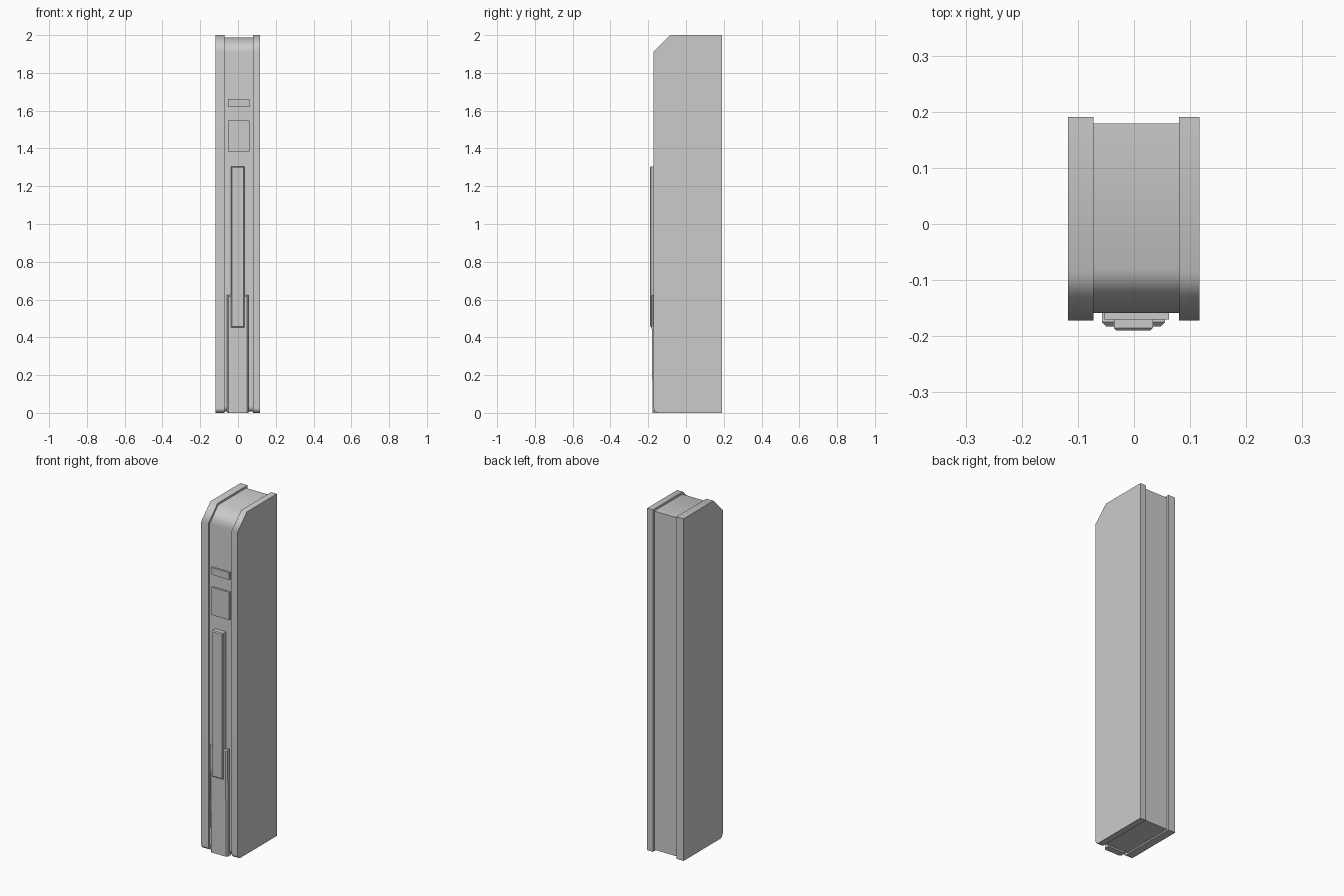
import bpy, bmesh
from math import radians

if "Cube" in bpy.data.objects:
    bpy.data.objects.remove(bpy.data.objects["Cube"])


def finish(name, bm, smooth=False):
    bmesh.ops.recalc_face_normals(bm, faces=bm.faces)
    me = bpy.data.meshes.new(name)
    bm.to_mesh(me)
    bm.free()
    ob = bpy.data.objects.new(name, me)
    bpy.context.collection.objects.link(ob)
    if smooth:
        bpy.ops.object.select_all(action='DESELECT')
        ob.select_set(True)
        bpy.context.view_layer.objects.active = ob
        bpy.ops.object.shade_smooth_by_angle(angle=radians(50))
        mod = ob.modifiers.new("even_shading", 'WEIGHTED_NORMAL')
        mod.keep_sharp = True
    return ob


def side_profile(name, pts, x0, x1):
    """Extrude a (y, z) outline from x0 to x1."""
    bm = bmesh.new()
    face = bm.faces.new([bm.verts.new((x0, y, z)) for y, z in pts])
    geom = bmesh.ops.extrude_face_region(bm, geom=[face])["geom"]
    verts = [g for g in geom if isinstance(g, bmesh.types.BMVert)]
    bmesh.ops.translate(bm, verts=verts, vec=(x1 - x0, 0, 0))
    return finish(name, bm, True)


def front_plate(name, x, z, back, front_top, front_bottom, chamfer=0.0, bottom_chamfer=True):
    """Raised plate on the front, with optional chamfered rim and slope."""
    bm = bmesh.new()

    def ring(y_top, y_bottom, inset):
        xa, xb = x[0] + inset, x[1] - inset
        za, zb = z[0] + (inset if bottom_chamfer else 0), z[1] - inset
        return [bm.verts.new(p) for p in ((xa, y_bottom, za), (xb, y_bottom, za),
                                          (xb, y_top, zb), (xa, y_top, zb))]

    rings = [ring(back, back, 0)]
    if chamfer > 0:
        rings.append(ring(front_top + chamfer, front_bottom + chamfer, 0))
    rings.append(ring(front_top, front_bottom, chamfer))
    for a, b in zip(rings, rings[1:]):
        for i in range(4):
            j = (i + 1) % 4
            bm.faces.new((a[i], a[j], b[j], b[i]))
    bm.faces.new(rings[0])
    bm.faces.new(rings[-1])
    return finish(name, bm)


# Side panels with a chamfered top front corner
panel = [(0.191, 0), (0.191, 2), (-0.085, 2), (-0.172, 1.913),
         (-0.172, 0.025), (-0.165, 0.008), (-0.15, 0)]
side_profile("left_side_panel", panel, -0.118, -0.072)
side_profile("right_side_panel", panel, 0.08, 0.117)

# Recessed core between the panels
core = [(0.179, 0.008), (0.179, 1.988), (-0.08, 1.988), (-0.159, 1.908),
        (-0.159, 0.035), (-0.152, 0.016), (-0.138, 0.008)]
side_profile("core_body", core, -0.072, 0.08)

# Small raised plates on the front
front_plate("upper_label_plate", (-0.053, 0.062), (1.62, 1.662), -0.15, -0.17, -0.17)
front_plate("lower_label_plate", (-0.053, 0.062), (1.385, 1.547), -0.15, -0.17, -0.17)

# Sloping lower cover and the long handle that overlaps it
front_plate("lower_cover", (-0.057, 0.055), (0, 0.625), -0.14, -0.183, -0.177, 0.008, False)
front_plate("front_handle", (-0.036, 0.034), (0.452, 1.305), -0.15, -0.19, -0.19, 0.005)
